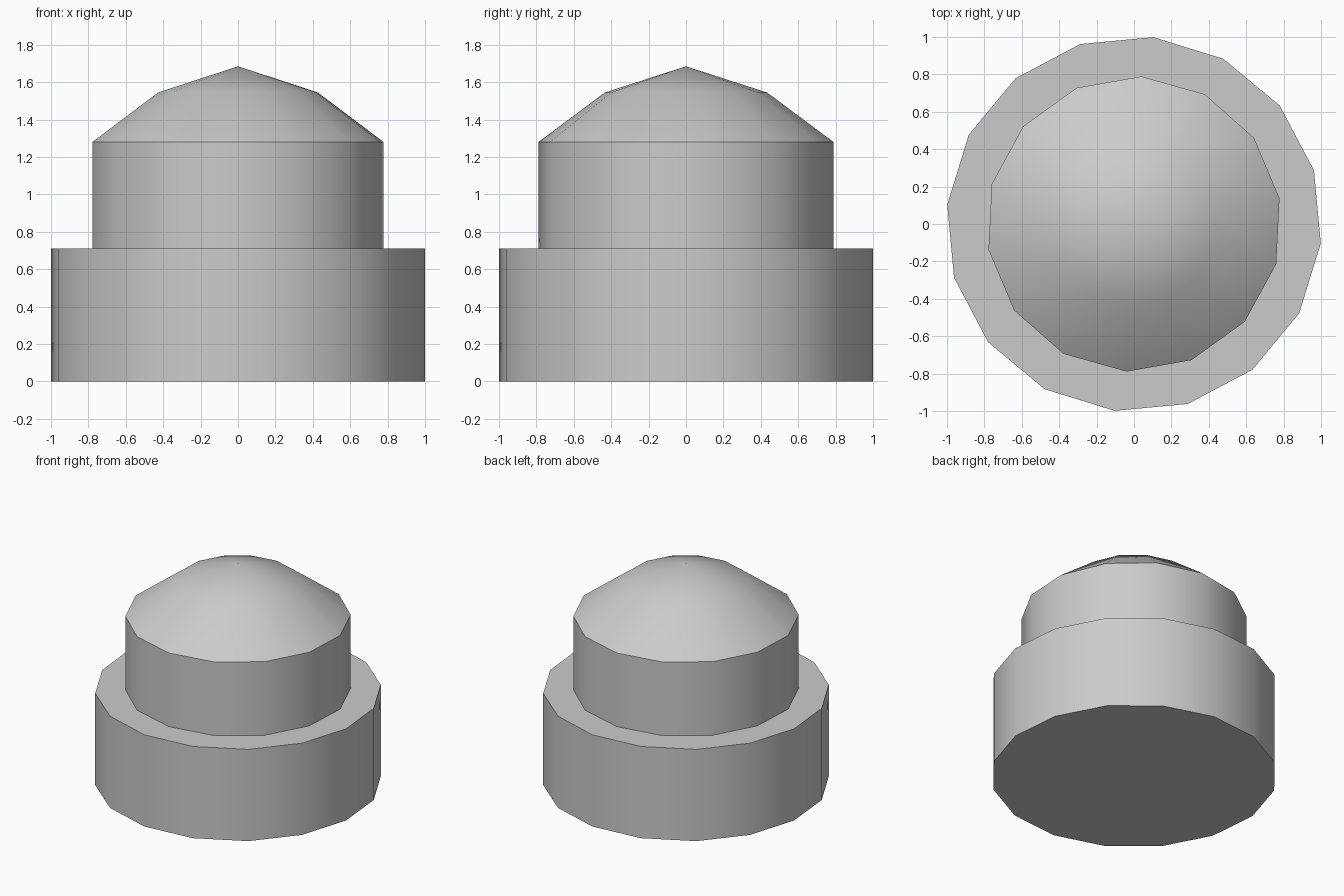
import bpy, bmesh
from math import cos, sin, pi, radians

cube = bpy.data.objects.get("Cube")
if cube:
    bpy.data.objects.remove(cube, do_unlink=True)

grey = bpy.data.materials.new("plain grey")
grey.use_nodes = True
colour = (0.6, 0.6, 0.6, 1)
grey.diffuse_color = colour
grey.node_tree.nodes["Principled BSDF"].inputs["Base Color"].default_value = colour


def lathe(name, profile, sides, turn):
    """Stack (radius, height) rings; a zero radius ends in a point."""
    bm = bmesh.new()
    rings = []
    for r, z in profile:
        count = sides if r else 1
        rings.append([bm.verts.new((r * cos(turn + 2 * pi * i / sides),
                                    r * sin(turn + 2 * pi * i / sides), z))
                      for i in range(count)])
    for low, high in zip(rings, rings[1:]):
        for i in range(sides):
            j = (i + 1) % sides
            if len(high) == 1:
                bm.faces.new((low[i], low[j], high[0]))
            else:
                bm.faces.new((low[i], low[j], high[j], high[i]))
    # Flat ends
    bm.faces.new(rings[0][::-1])
    if len(rings[-1]) > 1:
        bm.faces.new(rings[-1])
    mesh = bpy.data.meshes.new(name)
    bm.to_mesh(mesh)
    bm.free()
    mesh.materials.append(grey)
    obj = bpy.data.objects.new(name, mesh)
    bpy.context.collection.objects.link(obj)
    bpy.ops.object.select_all(action="DESELECT")
    obj.select_set(True)
    bpy.context.view_layer.objects.active = obj
    bpy.ops.object.shade_smooth_by_angle(angle=radians(30))
    return obj


# Wide drum at the bottom
lathe("base_drum", [(1.004, 0), (1.004, 0.71)], 16, radians(16.6))
# Narrower drum with a two-slope domed roof
lathe("domed_top", [(0.79, 0.7), (0.79, 1.28), (0.434, 1.545), (0, 1.685)],
      14, radians(10))
